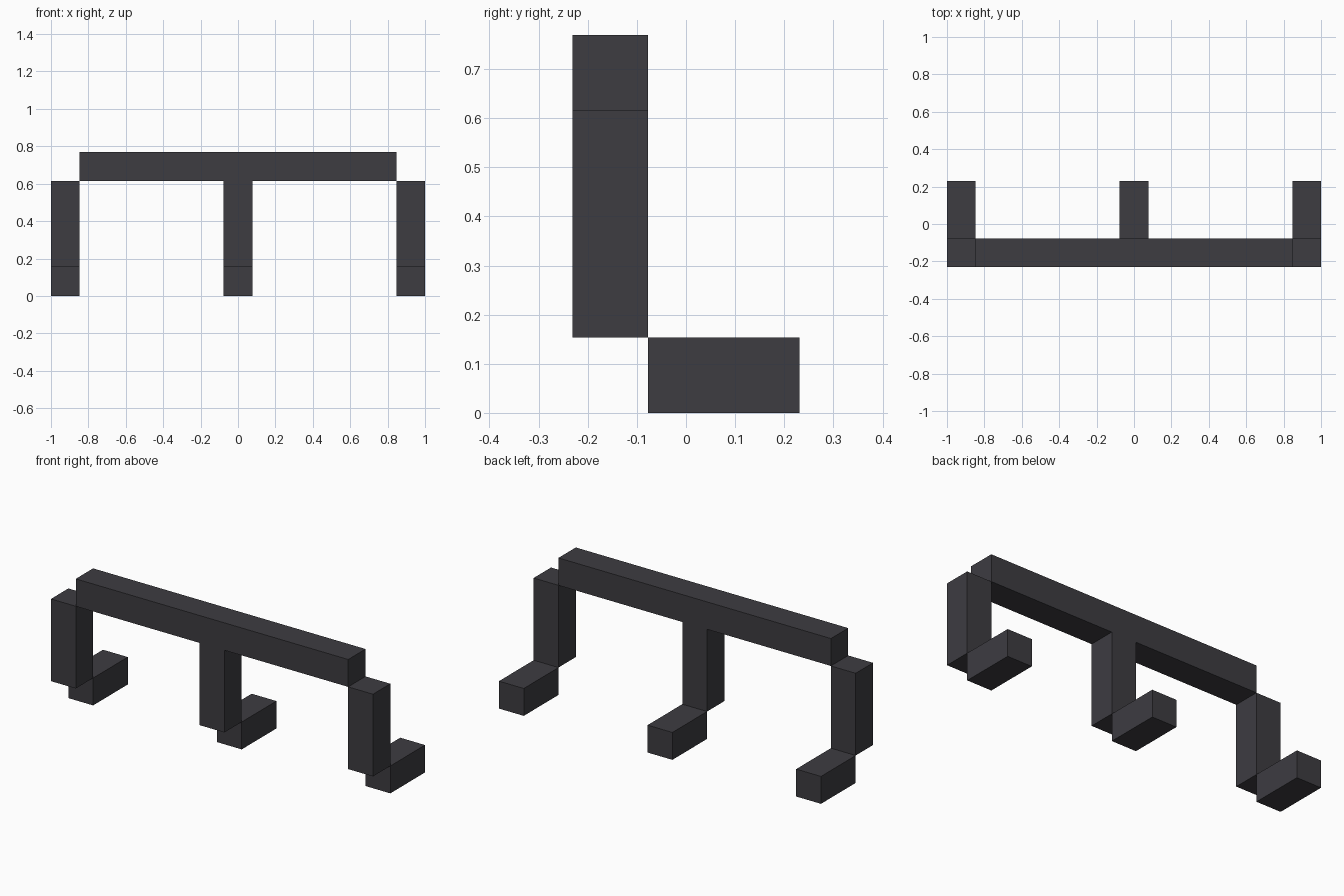
import bpy
import bmesh
from mathutils import Vector

if "Cube" in bpy.data.objects:
    bpy.data.objects.remove(bpy.data.objects["Cube"])

U = 2 / 13  # one block unit: the model is 13 x 3 x 5 blocks

dark = bpy.data.materials.new("dark grey")
dark.diffuse_color = (0.047, 0.045, 0.053, 1)
dark.use_nodes = True
dark.node_tree.nodes["Principled BSDF"].inputs["Base Color"].default_value = dark.diffuse_color


def extrude_profile(name, profile, y0, y1):
    """Extrude an x-z outline (block units) along y from y0 to y1."""
    bm = bmesh.new()
    face = bm.faces.new([bm.verts.new((x * U, y0 * U, z * U)) for x, z in profile])
    ext = bmesh.ops.extrude_face_region(bm, geom=[face])
    verts = [g for g in ext["geom"] if isinstance(g, bmesh.types.BMVert)]
    bmesh.ops.translate(bm, verts=verts, vec=Vector((0, (y1 - y0) * U, 0)))
    bmesh.ops.recalc_face_normals(bm, faces=bm.faces)
    mesh = bpy.data.meshes.new(name)
    bm.to_mesh(mesh)
    bm.free()
    mesh.materials.append(dark)
    obj = bpy.data.objects.new(name, mesh)
    bpy.context.collection.objects.link(obj)
    return obj


def rect(x0, x1, z0, z1):
    return [(x0, z0), (x1, z0), (x1, z1), (x0, z1)]


# Top bar and centre post form one T-shaped piece
half = [(0.5, 1), (0.5, 4), (5.5, 4), (5.5, 5)]
tee = half + [(-x, z) for x, z in reversed(half)]
extrude_profile("top_bar_with_centre_post", tee, -1.5, -0.5)

# Outer posts
for side, x in (("left", -6), ("right", 6)):
    extrude_profile(side + "_post", rect(x - 0.5, x + 0.5, 1, 4), -1.5, -0.5)

# Feet pointing backwards under each post
for side, x in (("left", -6), ("centre", 0), ("right", 6)):
    extrude_profile(side + "_foot", rect(x - 0.5, x + 0.5, 0, 1), -0.5, 1.5)
